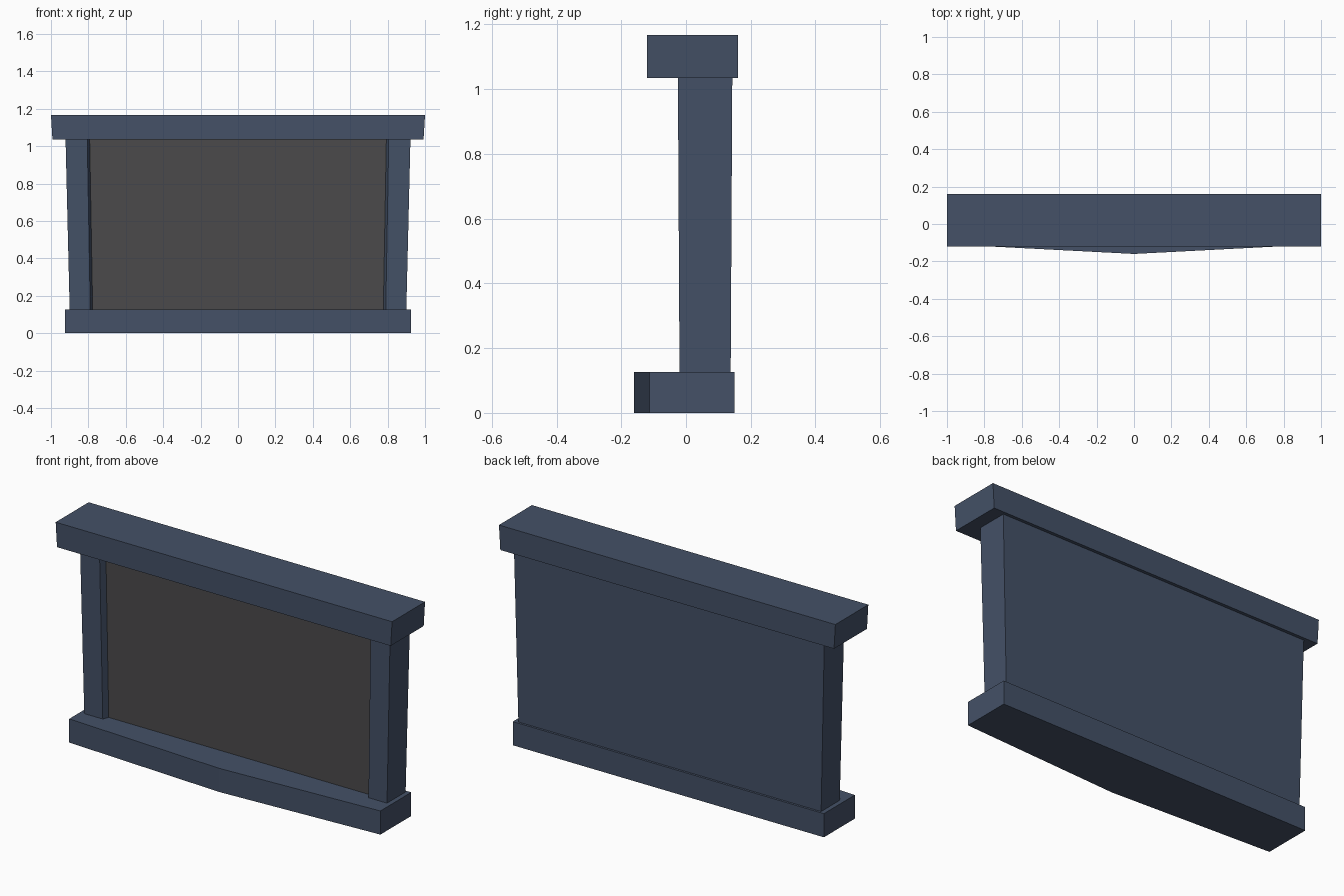
import bpy

if "Cube" in bpy.data.objects:
    bpy.data.objects.remove(bpy.data.objects["Cube"])


def material(name, rgb):
    m = bpy.data.materials.new(name)
    m.diffuse_color = (*rgb, 1.0)
    m.use_nodes = True
    m.node_tree.nodes["Principled BSDF"].inputs["Base Color"].default_value = m.diffuse_color
    return m


BLUE = material("slate blue", (0.058, 0.082, 0.135))
GREY = material("dark grey", (0.071, 0.069, 0.071))


def mirrored(half):
    """Close a right-hand outline (back to front, x >= 0) across x = 0."""
    left = [(-x, y) for x, y in reversed(half) if x > 0]
    return list(reversed(half + left))  # counter-clockwise from above


def loft(name, bottom, top, z0, z1, grey_side=None):
    """Solid between two outlines given as right-hand halves."""
    lo, hi = mirrored(bottom), mirrored(top)
    n = len(lo)
    verts = [(x, y, z0) for x, y in lo] + [(x, y, z1) for x, y in hi]
    faces = [tuple(reversed(range(n))), tuple(range(n, 2 * n))]
    faces += [(i, (i + 1) % n, n + (i + 1) % n, n + i) for i in range(n)]
    me = bpy.data.meshes.new(name)
    me.from_pydata(verts, [], faces)
    me.materials.append(BLUE)
    me.materials.append(GREY)
    if grey_side:
        for p in me.polygons:
            if abs(p.normal.z) < 0.9 and grey_side(p):
                p.material_index = 1
    ob = bpy.data.objects.new(name, me)
    bpy.context.collection.objects.link(ob)
    return ob


# Plinth with a front that comes to a shallow point
plinth = [(0.925, 0.15), (0.925, -0.112), (0, -0.16)]
loft("plinth", plinth, plinth, 0.0, 0.127)

# Body flaring slightly upwards, with a recessed grey panel between side posts
loft("body",
     [(0.90, 0.138), (0.90, -0.02), (0.79, -0.02), (0.777, 0.012)],
     [(0.922, 0.143), (0.922, -0.025), (0.806, -0.025), (0.793, 0.010)],
     0.127, 1.035,
     grey_side=lambda p: p.normal.y < -0.9 and abs(p.center.x) < 0.1)

# Overhanging top slab
loft("top_slab",
     [(0.992, 0.16), (0.992, -0.12)],
     [(1.0, 0.16), (1.0, -0.12)],
     1.035, 1.167)
